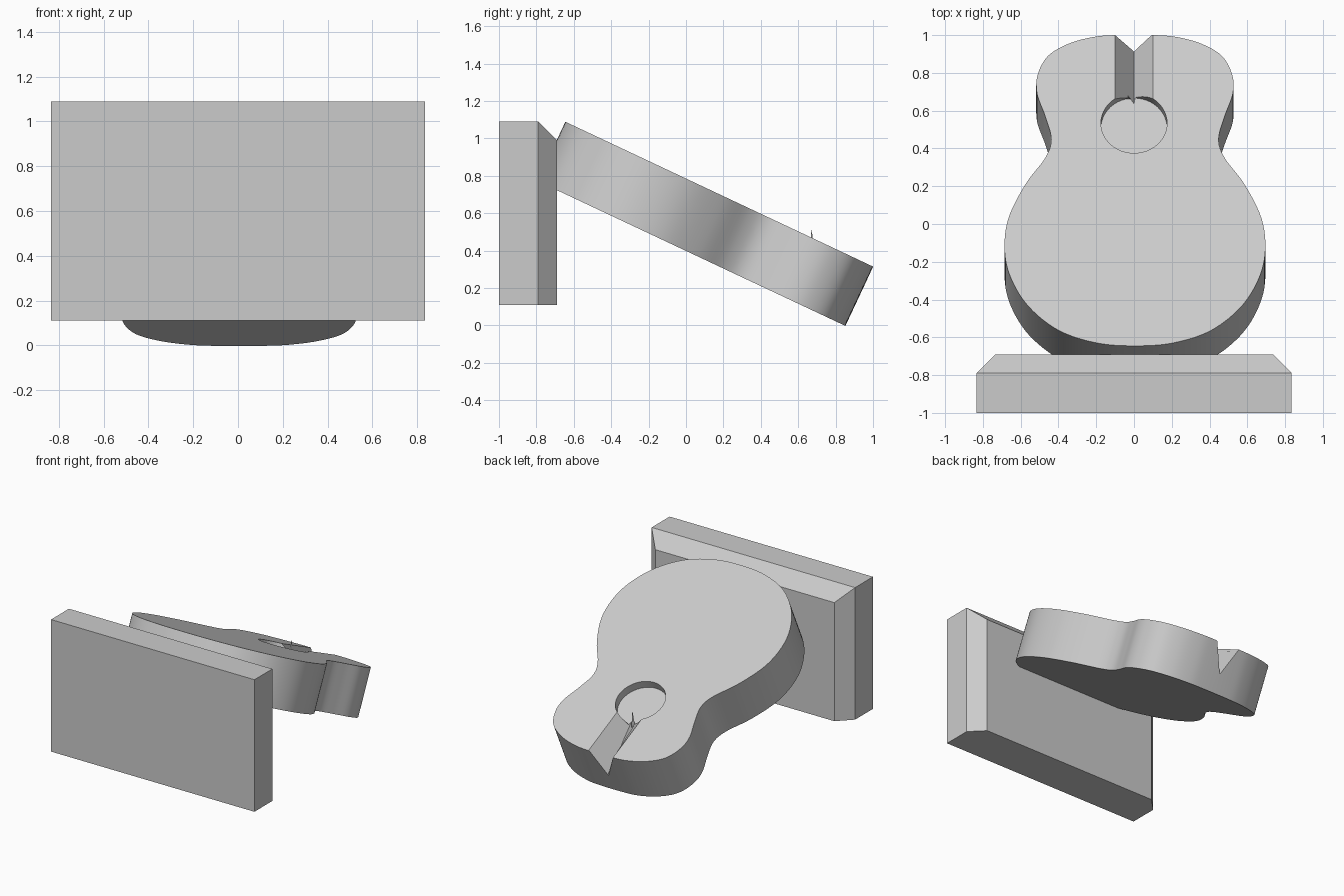
import bpy
import bmesh
import math
from mathutils import Matrix, Vector

if "Cube" in bpy.data.objects:
    bpy.data.objects.remove(bpy.data.objects["Cube"])

grey = bpy.data.materials.new("light grey")
grey.use_nodes = True
colour = (0.6, 0.6, 0.6, 1)
grey.diffuse_color = colour
grey.node_tree.nodes["Principled BSDF"].inputs["Base Color"].default_value = colour

TILT = math.radians(25.2)
PLACE = Matrix.Translation((0, 0, 0.785)) @ Matrix.Rotation(-TILT, 4, "X")


def loft(name, start, end, matrix=Matrix()):
    """Solid joining two matching rings of points."""
    bm = bmesh.new()
    a = [bm.verts.new(p) for p in start]
    b = [bm.verts.new(p) for p in end]
    n = len(a)
    bm.faces.new(a)
    bm.faces.new(b)
    for i in range(n):
        j = (i + 1) % n
        bm.faces.new((a[i], a[j], b[j], b[i]))
    bmesh.ops.recalc_face_normals(bm, faces=bm.faces)
    mesh = bpy.data.meshes.new(name)
    bm.to_mesh(mesh)
    bm.free()
    mesh.materials.append(grey)
    obj = bpy.data.objects.new(name, mesh)
    obj.matrix_world = matrix
    bpy.context.collection.objects.link(obj)
    return obj


def smooth_loop(points, steps=6):
    """Closed Catmull-Rom curve through the points."""
    out = []
    n = len(points)
    for i in range(n):
        p, q, r, s = (Vector(points[(i + k) % n]) for k in (-1, 0, 1, 2))
        for k in range(steps):
            t = k / steps
            out.append(0.5 * (2 * q + (r - p) * t + (2 * p - 5 * q + 4 * r - s) * t**2
                              + (3 * q - p - 3 * r + s) * t**3))
    return out


# Wall plaque, chamfered on its sides and top
def plaque_ring(inner, y):
    w, top = (0.735, 0.99) if inner else (0.835, 1.09)
    return [(-w, y, 0.11), (w, y, 0.11), (w, y, top), (-w, y, top)]


loft("plaque_slab", plaque_ring(False, -1), plaque_ring(False, -0.79))
loft("plaque_chamfer", plaque_ring(False, -0.79), plaque_ring(True, -0.69))

# Waisted body, outlined on one side and mirrored
half = [(0.2, -0.63), (0.4, -0.565), (0.56, -0.44), (0.655, -0.29), (0.69, -0.14),
        (0.67, 0.03), (0.58, 0.21), (0.475, 0.35), (0.443, 0.45), (0.475, 0.57),
        (0.518, 0.69), (0.515, 0.79), (0.46, 0.89), (0.35, 0.955), (0.22, 0.99), (0.1, 1.0)]
outline = [(0, -0.645)] + half + [(-x, y) for x, y in reversed(half)]
ring = [(p.x + 0.005, p.y / math.cos(TILT)) for p in smooth_loop(outline)]
body = loft("body", [(x, u, 0) for x, u in ring], [(x, u, -0.35) for x, u in ring], PLACE)

# Shallow round hole
circle = [(0.175 * math.cos(k * math.tau / 48), 0.59 + 0.175 * math.sin(k * math.tau / 48))
          for k in range(48)]
hole = loft("hole_cutter", [(x, u, 0.1) for x, u in circle],
            [(x, u, -0.06) for x, u in circle], PLACE)


# V groove running from the hole out through the end, deepening as it goes
def groove_ring(u, depth):
    return [(-0.1, u, 0.1), (-0.1, u, 0), (0, u, -depth), (0.1, u, 0), (0.1, u, 0.1)]


groove = loft("groove_cutter", groove_ring(0.72, 0.055), groove_ring(1.14, 0.22), PLACE)

bpy.context.view_layer.objects.active = body
body.select_set(True)
for cutter in (hole, groove):
    cutter.hide_render = True
    mod = body.modifiers.new("cut", "BOOLEAN")
    mod.operation = "DIFFERENCE"
    mod.solver = "EXACT"
    mod.object = cutter
    bpy.ops.object.modifier_apply(modifier=mod.name)
    bpy.data.objects.remove(cutter)
bpy.ops.object.shade_smooth_by_angle(angle=math.radians(30))

# Small splinter standing at the groove mouth
base = [(-0.045, 0.66, 0.4), (-0.015, 0.66, 0.4), (-0.03, 0.682, 0.4)]
tip = [(x * 0.1 - 0.027, 0.672 + (y - 0.67) * 0.1, 0.51) for x, y, z in base]
loft("splinter", base, tip)
